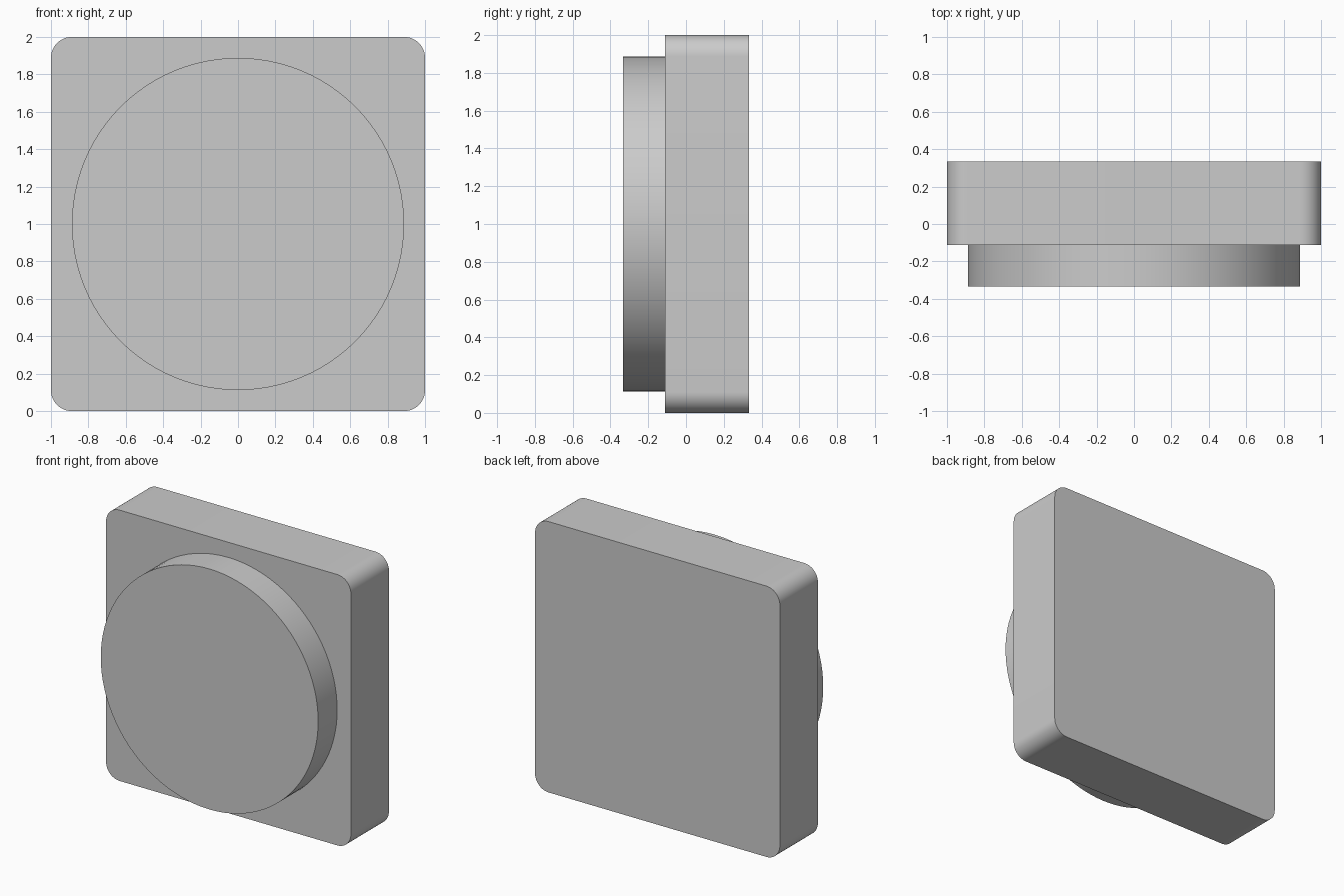
import bpy, bmesh, math
from mathutils import Matrix, Vector

cube = bpy.data.objects.get("Cube")
if cube:
    bpy.data.objects.remove(cube, do_unlink=True)

GREY = (0.6, 0.6, 0.6, 1.0)
FRONT, STEP, BACK = -0.333, -0.111, 0.333
CORNER, DISC_RADIUS, CENTRE_Z = 0.111, 0.888, 1.0

grey = bpy.data.materials.new("plain_grey")
grey.use_nodes = True
grey.diffuse_color = GREY
grey.node_tree.nodes["Principled BSDF"].inputs["Base Color"].default_value = GREY


def finish(bm, name):
    """Turn a bmesh into a smooth object with sharp rims."""
    bmesh.ops.recalc_face_normals(bm, faces=bm.faces)
    mesh = bpy.data.meshes.new(name)
    bm.to_mesh(mesh)
    bm.free()
    mesh.materials.append(grey)
    obj = bpy.data.objects.new(name, mesh)
    bpy.context.collection.objects.link(obj)
    bpy.ops.object.select_all(action="DESELECT")
    obj.select_set(True)
    bpy.context.view_layer.objects.active = obj
    bpy.ops.object.shade_smooth_by_angle(angle=math.radians(30))
    return obj


# Square back plate with four rounded corners
bm = bmesh.new()
place = Matrix.Translation((0, (STEP + BACK) / 2, CENTRE_Z))
bmesh.ops.create_cube(bm, size=1, matrix=place @ Matrix.Diagonal((2, BACK - STEP, 2, 1)))
depth_edges = [e for e in bm.edges
               if abs((e.verts[0].co - e.verts[1].co).normalized().dot(Vector((0, 1, 0)))) > 0.9]
bmesh.ops.bevel(bm, geom=depth_edges, offset=CORNER, offset_type="OFFSET",
                segments=12, profile=0.5, affect="EDGES")
finish(bm, "back_plate")

# Round raised disc on the front
bm = bmesh.new()
place = Matrix.Translation((0, (FRONT + STEP) / 2, CENTRE_Z))
bmesh.ops.create_cone(bm, cap_ends=True, segments=96, radius1=DISC_RADIUS,
                      radius2=DISC_RADIUS, depth=STEP - FRONT,
                      matrix=place @ Matrix.Rotation(math.radians(90), 4, "X"))
finish(bm, "front_disc")
